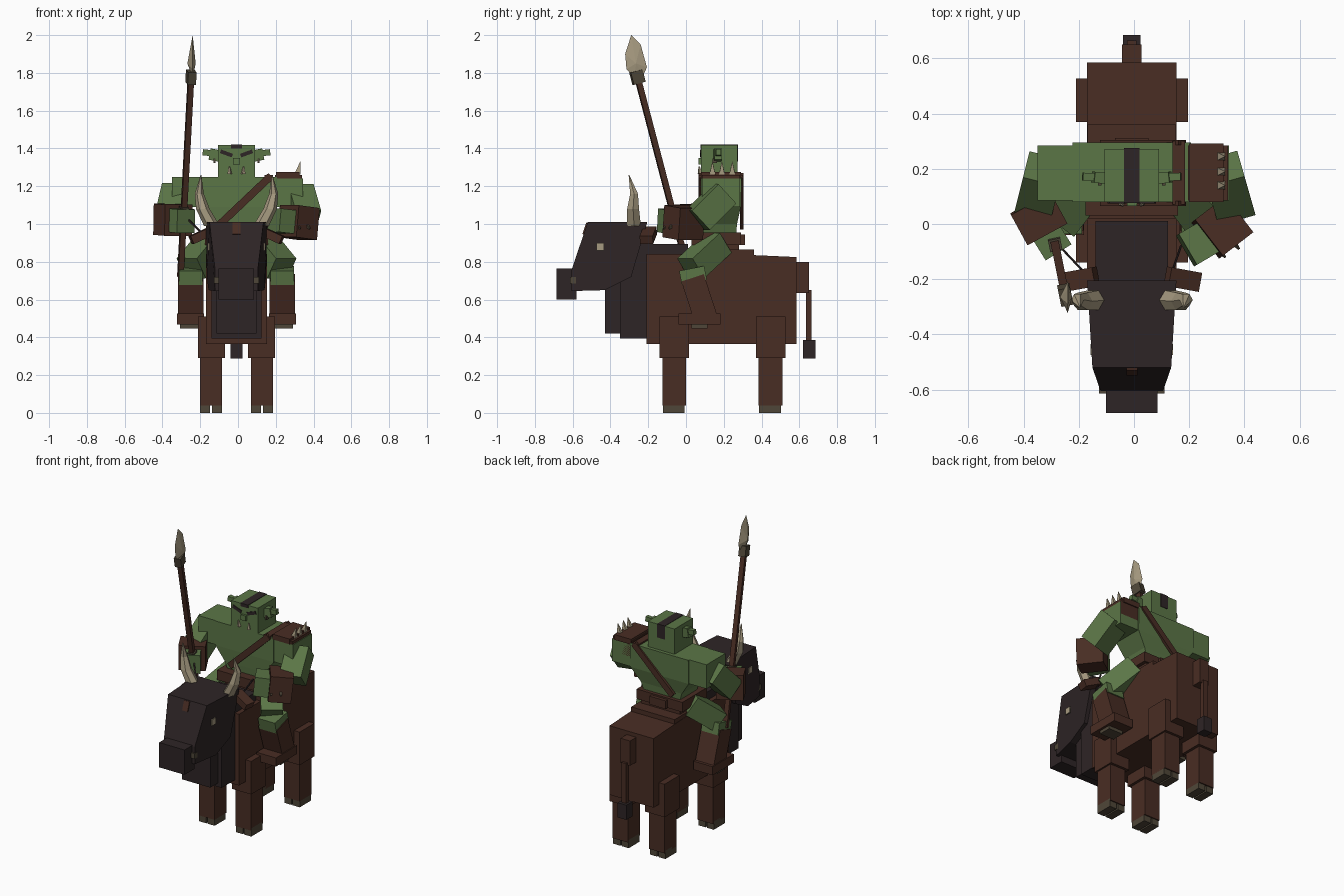
import bpy, math
from mathutils import Vector

CX = -0.008  # symmetry plane of mount and rider


def material(name, rgb):
    m = bpy.data.materials.new(name)
    m.diffuse_color = (*rgb, 1)
    return m


GREEN = material("green skin", (0.105, 0.180, 0.062))
BROWN = material("brown hide", (0.066, 0.026, 0.017))
DARK = material("dark fur", (0.027, 0.018, 0.019))
BONE = material("bone", (0.39, 0.33, 0.22))
HOOF = material("hoof grey", (0.078, 0.062, 0.040))


def mesh(name, verts, faces, mat):
    me = bpy.data.meshes.new(name)
    me.from_pydata([tuple(v) for v in verts], [], faces)
    me.materials.append(mat)
    ob = bpy.data.objects.new(name, me)
    bpy.context.collection.objects.link(ob)
    return ob


def loft(name, rings, mat):
    """Skin a list of closed rings, with capped ends."""
    n = len(rings[0])
    faces = [tuple(range(n))[::-1]]
    for r in range(len(rings) - 1):
        a, b = r * n, (r + 1) * n
        faces += [(a + i, a + (i + 1) % n, b + (i + 1) % n, b + i) for i in range(n)]
    faces.append(tuple(range((len(rings) - 1) * n, len(rings) * n)))
    return mesh(name, [v for r in rings for v in r], faces, mat)


def rect(x0, x1, y0, y1, z):
    return [(x0, y0, z), (x1, y0, z), (x1, y1, z), (x0, y1, z)]


def box(name, x, y, z, mat):
    return loft(name, [rect(*x, *y, z[0]), rect(*x, *y, z[1])], mat)


def mid(name, half, y, z, mat):
    """Box centred on the symmetry plane."""
    return box(name, (CX - half, CX + half), y, z, mat)


def limb(name, p, q, w, h, mat, taper=1.0):
    """Box from p to q; w is its level width, h the other width."""
    p, q = Vector(p), Vector(q)
    rot = (q - p).to_track_quat('Z', 'Y')
    rings = []
    for c, s in ((p, 1), (q, taper)):
        rings.append([c + rot @ Vector((a * w * s / 2, b * h * s / 2, 0))
                      for a, b in ((-1, -1), (1, -1), (1, 1), (-1, 1))])
    return loft(name, rings, mat)


def side_prism(name, profile, width, mat):
    """Side profile (y, z) extruded across x; width is a function of y."""
    rings = [[(CX + s * width(y), y, z) for y, z in profile] for s in (-1, 1)]
    return loft(name, rings, mat)


# Mount: body, neck and chest
side_prism("mount_body", [(-0.21, 0.365), (0.585, 0.365), (0.585, 0.825), (0.25, 0.84), (-0.21, 0.84)],
           lambda y: 0.162, BROWN)
mid("neck", 0.132, (-0.35, -0.19), (0.395, 0.89), DARK)
mid("neck_mane", 0.132, (-0.25, 0.01), (0.80, 0.895), DARK)
mid("chest_fur", 0.105, (-0.43, -0.34), (0.42, 0.70), DARK)


# Mount head
def head_width(y):
    return 0.162 - 0.06 * (-0.2 - y) if y > -0.53 else 0.143 - 0.35 * (-0.52 - y)


side_prism("mount_head", [(-0.605, 0.645), (-0.43, 0.65), (-0.29, 0.72), (-0.205, 1.01),
                          (-0.52, 1.01), (-0.605, 0.76)], head_width, DARK)
mid("muzzle", 0.094, (-0.685, -0.58), (0.60, 0.765), DARK)
limb("forehead_mark", (CX, -0.5225, 1.005), (CX, -0.543, 0.945), 0.04, 0.012, BROWN)

# Paired parts of the mount
for s, tag in ((-1, "left"), (1, "right")):
    X = lambda d: CX + s * d
    mid_x = lambda a, b: tuple(sorted((X(a), X(b))))
    box("eye_" + tag, mid_x(0.142, 0.150), (-0.475, -0.435), (0.86, 0.90), BONE)
    box("nose_ring_" + tag, mid_x(0.09, 0.118), (-0.615, -0.583), (0.685, 0.72), HOOF)
    limb("mount_ear_" + tag, (X(0.13), -0.19, 0.965), (X(0.24), -0.21, 0.915), 0.07, 0.045, BROWN)
    # Curved horn with a six-sided section
    rings = []
    for d, y, z, r in ((0.13, -0.275, 0.99, 0.042), (0.178, -0.28, 1.08, 0.036),
                       (0.197, -0.275, 1.16, 0.024), (0.188, -0.302, 1.26, 0.002)):
        rings.append([(X(d) + r * math.cos(a * math.pi / 3),
                       y + r * math.sin(a * math.pi / 3), z) for a in range(6)])
    loft("horn_" + tag, rings, BONE)
    # Legs with cloven hooves
    for end, y0 in (("front", -0.125), ("back", 0.385)):
        box(f"{end}_haunch_{tag}", mid_x(0.06, 0.203), (y0 - 0.015, y0 + 0.142), (0.29, 0.51), BROWN)
        box(f"{end}_leg_{tag}", mid_x(0.078, 0.192), (y0, y0 + 0.125), (0.04, 0.30), BROWN)
        for a in (0.078, 0.14):
            box(f"{end}_hoof_{tag}", mid_x(a, a + 0.052), (y0 + 0.002, y0 + 0.118), (0, 0.055), HOOF)

# Tail
mid("tail_root", 0.035, (0.58, 0.65), (0.635, 0.80), BROWN)
mid("tail", 0.017, (0.635, 0.665), (0.37, 0.65), BROWN)
mid("tail_tuft", 0.032, (0.62, 0.685), (0.287, 0.385), DARK)

# Saddle and belt
mid("saddle", 0.16, (0.02, 0.36), (0.83, 0.865), BROWN)
mid("hips", 0.145, (0.06, 0.28), (0.86, 0.90), BROWN)
mid("belt", 0.168, (0.03, 0.29), (0.89, 0.955), BROWN)
mid("belt_pouch", 0.06, (0.28, 0.312), (0.89, 0.945), BROWN)

# Rider torso: waist flaring into a broad chest
loft("torso", [rect(CX - w, CX + w, y0, y1, z) for w, y0, y1, z in
               ((0.13, 0.09, 0.265, 0.94), (0.15, 0.085, 0.27, 1.0),
                (0.215, 0.08, 0.29, 1.09), (0.215, 0.08, 0.295, 1.25))], GREEN)
for tag, y in (("front", 0.074), ("back", 0.295)):
    limb("strap_" + tag, (-0.11, y, 0.985), (0.175, y, 1.255), 0.018, 0.04, BROWN)
box("strap_top", (0.14, 0.185), (0.07, 0.30), (1.245, 1.26), BROWN)

# Rider head
mid("rider_head", 0.098, (0.08, 0.272), (1.25, 1.418), GREEN)
mid("hair_stripe_top", 0.028, (0.078, 0.275), (1.414, 1.421), DARK)
mid("hair_stripe_back", 0.028, (0.268, 0.275), (1.33, 1.42), DARK)
mid("hair_stripe_front", 0.028, (0.077, 0.084), (1.40, 1.42), DARK)
mid("nose", 0.018, (0.066, 0.085), (1.315, 1.35), GREEN)

for s, tag in ((-1, "left"), (1, "right")):
    X = lambda d: CX + s * d
    # Face details and ears
    limb("brow_" + tag, (X(0.022), 0.079, 1.362), (X(0.085), 0.079, 1.385), 0.008, 0.02, DARK)
    limb("tusk_" + tag, (X(0.036), 0.074, 1.265), (X(0.038), 0.07, 1.305), 0.018, 0.018, BONE, 0.3)
    limb("ear_" + tag, (X(0.09), 0.165, 1.36), (X(0.14), 0.17, 1.37), 0.04, 0.06, GREEN)
    limb("ear_tip_" + tag, (X(0.135), 0.17, 1.375), (X(0.178), 0.172, 1.38), 0.028, 0.032, GREEN)
    limb("ear_ring_" + tag, (X(0.11), 0.152, 1.335), (X(0.122), 0.152, 1.335), 0.025, 0.025, HOOF)
    # Legs, boots and stirrups
    limb("thigh_" + tag, (X(0.13), 0.17, 0.90), (X(0.24), 0.025, 0.765), 0.135, 0.13, GREEN)
    limb("knee_" + tag, (X(0.243), 0.03, 0.765), (X(0.243), 0.045, 0.69), 0.125, 0.135, GREEN)
    limb("boot_" + tag, (X(0.243), 0.035, 0.715), (X(0.243), 0.105, 0.50), 0.135, 0.125, BROWN)
    xs = sorted((X(0.173), X(0.316)))
    box("foot_" + tag, xs, (-0.04, 0.182), (0.468, 0.525), BROWN)
    box("stirrup_" + tag, sorted((X(0.195), X(0.30))), (0.03, 0.115), (0.447, 0.47), HOOF)

# Left arm, holding the spear
box("shoulder_left", (-0.35, -0.21), (0.085, 0.285), (1.09, 1.25), GREEN)
limb("upper_arm_left", (-0.325, 0.20, 1.17), (-0.36, 0.06, 1.02), 0.135, 0.135, GREEN)
limb("bracer_left", (-0.375, 0.075, 1.025), (-0.315, -0.035, 1.02), 0.165, 0.165, BROWN)
limb("fist_left", (-0.325, -0.02, 1.02), (-0.275, -0.10, 1.015), 0.11, 0.125, GREEN)

# Right arm with spiked shoulder guard
box("shoulder_right", (0.20, 0.345), (0.085, 0.285), (1.09, 1.24), GREEN)
box("shoulder_guard", (0.195, 0.34), (0.085, 0.285), (1.155, 1.26), BROWN)
box("guard_rim", (0.20, 0.325), (0.08, 0.292), (1.24, 1.275), BROWN)
for y in (0.14, 0.19, 0.245):
    limb("guard_spike", (0.315, y, 1.265), (0.33, y, 1.33), 0.03, 0.03, BONE, 0.05)
limb("upper_arm_right", (0.32, 0.20, 1.16), (0.36, 0.06, 1.02), 0.14, 0.14, GREEN)
limb("bracer_right", (0.375, 0.03, 1.0), (0.265, -0.055, 1.015), 0.165, 0.17, BROWN)
limb("fist_right", (0.275, -0.045, 1.01), (0.19, -0.095, 1.02), 0.13, 0.125, GREEN)
for a in (0, 1):
    limb("bracer_stud", (0.355 - 0.05 * a, -0.06 - 0.03 * a, 1.0), (0.38 - 0.05 * a, -0.09 - 0.03 * a, 0.975),
         0.025, 0.025, HOOF, 0.3)

# Reins running to the fist
for s in (-1, 1):
    limb("rein", (CX + s * 0.13, -0.22, 0.90), (0.17 if s > 0 else -0.27, -0.08, 1.03), 0.008, 0.008, DARK)


# Spear
def spear(z):
    return (-0.305 + 0.053 * (z - 0.72), 0.02 - 0.262 * (z - 0.72), z)


limb("spear_shaft", spear(0.72), spear(1.77), 0.03, 0.03, BROWN)
limb("spear_grip_band", spear(1.06), spear(1.09), 0.045, 0.045, HOOF)
limb("spear_binding", spear(1.745), spear(1.81), 0.045, 0.065, HOOF)
outline = [(-0.225, 1.79), (-0.207, 1.83), (-0.24, 1.95), (-0.29, 2.0), (-0.322, 1.90), (-0.315, 1.82), (-0.27, 1.775)]
BX = -0.246
verts = [(BX + 0.006, y, z) for y, z in outline] + [(BX - 0.022, -0.265, 1.85), (BX + 0.022, -0.265, 1.85)]
n = len(outline)
mesh("spear_blade", verts, [(i, (i + 1) % n, n + 1) for i in range(n)] +
     [((i + 1) % n, i, n) for i in range(n)], BONE)

# Consistent outward normals
import bmesh
for ob in bpy.data.objects:
    bm = bmesh.new()
    bm.from_mesh(ob.data)
    bmesh.ops.recalc_face_normals(bm, faces=bm.faces[:])
    bm.to_mesh(ob.data)
    bm.free()
